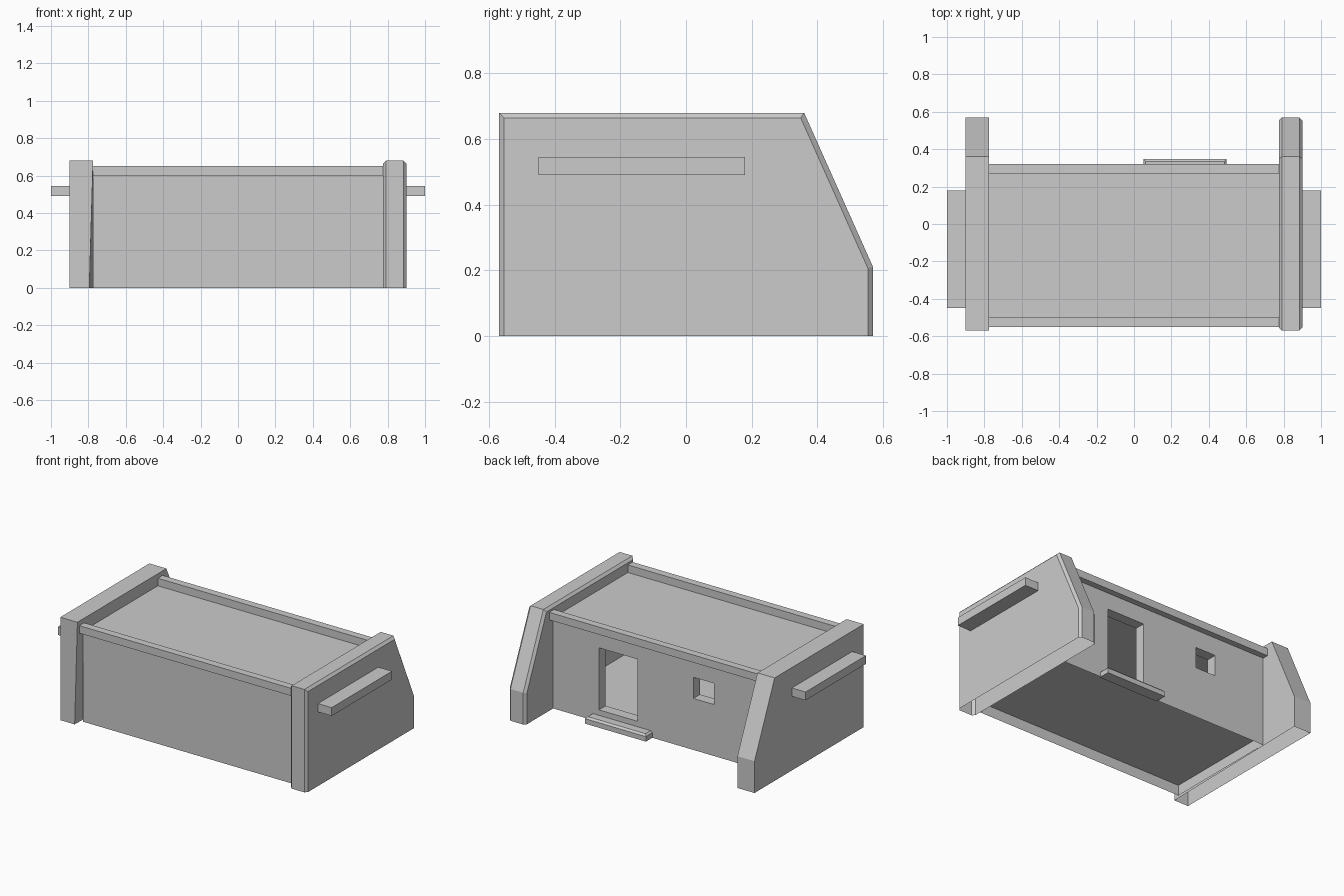
import bpy, bmesh
from mathutils import Vector

if "Cube" in bpy.data.objects:
    bpy.data.objects.remove(bpy.data.objects["Cube"])


def add_object(name, bm):
    mesh = bpy.data.meshes.new(name)
    bm.to_mesh(mesh)
    bm.free()
    ob = bpy.data.objects.new(name, mesh)
    bpy.context.collection.objects.link(ob)
    return ob


def quad(bm, *pts):
    return bm.faces.new([bm.verts.new(p) for p in pts])


def remove_bottom(bm):
    bm.normal_update()
    low = [f for f in bm.faces if all(v.co.z < 1e-4 for v in f.verts)]
    bmesh.ops.delete(bm, geom=low, context='FACES_ONLY')


def box(name, lo, hi, bevel_test=None, bevel=0.01):
    bm = bmesh.new()
    bmesh.ops.create_cube(bm, size=1)
    lo, hi = Vector(lo), Vector(hi)
    for v in bm.verts:
        v.co = Vector([(lo[i] + hi[i]) / 2 + v.co[i] * (hi[i] - lo[i]) for i in range(3)])
    if bevel_test:
        edges = [e for e in bm.edges if all(bevel_test(v.co) for v in e.verts)]
        bmesh.ops.bevel(bm, geom=edges, offset=bevel, segments=1, affect='EDGES')
    return add_object(name, bm)


# Hollow room: thin shell, open underneath, with a raised floor
X, Y0, Y1, ROOF, FLOOR, DEPTH = 0.775, -0.51, 0.28, 0.60, 0.07, 0.07
door = (0.16, 0.44, 0.08, 0.49)
window = (-0.40, -0.25, 0.34, 0.48)

bm = bmesh.new()
quad(bm, (-X, Y0, 0), (X, Y0, 0), (X, Y0, ROOF), (-X, Y0, ROOF))
quad(bm, (-X, Y0, ROOF), (X, Y0, ROOF), (X, Y1, ROOF), (-X, Y1, ROOF))
quad(bm, (X, Y0, 0), (X, Y1, 0), (X, Y1, ROOF), (X, Y0, ROOF))
quad(bm, (-X, Y1, 0), (-X, Y0, 0), (-X, Y0, ROOF), (-X, Y1, ROOF))

# Back wall laid out as a grid with the openings left out
holes = (door, window)
xs = sorted({-X, X, *[h[i] for h in holes for i in (0, 1)]})
zs = sorted({0, ROOF, *[h[i] for h in holes for i in (2, 3)]})
for a, b in zip(xs, xs[1:]):
    for c, d in zip(zs, zs[1:]):
        mx, mz = (a + b) / 2, (c + d) / 2
        if not any(h[0] < mx < h[1] and h[2] < mz < h[3] for h in holes):
            quad(bm, (b, Y1, c), (a, Y1, c), (a, Y1, d), (b, Y1, d))

# Reveals of the door and window
for a, b, c, d in holes:
    ring = [(a, c), (b, c), (b, d), (a, d)]
    for (x, z), (u, w) in zip(ring, ring[1:] + ring[:1]):
        quad(bm, (x, Y1, z), (u, Y1, w), (u, Y1 - DEPTH, w), (x, Y1 - DEPTH, z))
bmesh.ops.remove_doubles(bm, verts=bm.verts, dist=1e-4)
bmesh.ops.dissolve_limit(bm, angle_limit=0.01, verts=bm.verts, edges=bm.edges)
add_object("room_shell", bm)

bm = bmesh.new()
quad(bm, (-X, Y0, FLOOR), (X, Y0, FLOOR), (X, Y1, FLOOR), (-X, Y1, FLOOR))
add_object("floor", bm)

# Parapet beams overhanging the front and back walls
box("front_parapet", (-X, -0.55, ROOF), (X, -0.50, 0.65))
box("back_parapet", (-X, 0.27, ROOF), (X, 0.32, 0.65))

# Buttressed end walls with a sloping back; only the right one is chamfered
profile = [(-0.57, 0), (0.57, 0), (0.57, 0.21), (0.36, 0.68), (-0.57, 0.68)]
for name, x0, x1 in (("left_end_wall", -0.90, -0.775), ("right_end_wall", 0.775, 0.90)):
    bm = bmesh.new()
    face = bm.faces.new([bm.verts.new((x0, y, z)) for y, z in profile])
    ext = bmesh.ops.extrude_face_region(bm, geom=[face])
    moved = [g for g in ext["geom"] if isinstance(g, bmesh.types.BMVert)]
    bmesh.ops.translate(bm, verts=moved, vec=(x1 - x0, 0, 0))
    bmesh.ops.recalc_face_normals(bm, faces=bm.faces)
    if x0 > 0:
        edges = [e for e in bm.edges
                 if abs(e.verts[0].co.x - e.verts[1].co.x) < 1e-4
                 and max(v.co.z for v in e.verts) > 0.01]
        bmesh.ops.bevel(bm, geom=edges, offset=0.016, segments=1, affect='EDGES')
    else:
        for v in bm.verts:
            if v.co.x > -0.8 and v.co.y < -0.5 and v.co.z < 0.01:
                v.co.x = -0.795
    remove_bottom(bm)
    add_object(name, bm)

# Ledge bars on the outer sides
for name, s in (("left_ledge", -1), ("right_ledge", 1)):
    xa, xb = sorted((s * 0.89, s * 1.0))
    box(name, (xa, -0.45, 0.49), (xb, 0.18, 0.545))

# Door step with a chamfered outer edge
box("door_step", (0.05, 0.27, 0), (0.495, 0.347, 0.045),
    lambda c: c.z > 0.04, 0.012)
